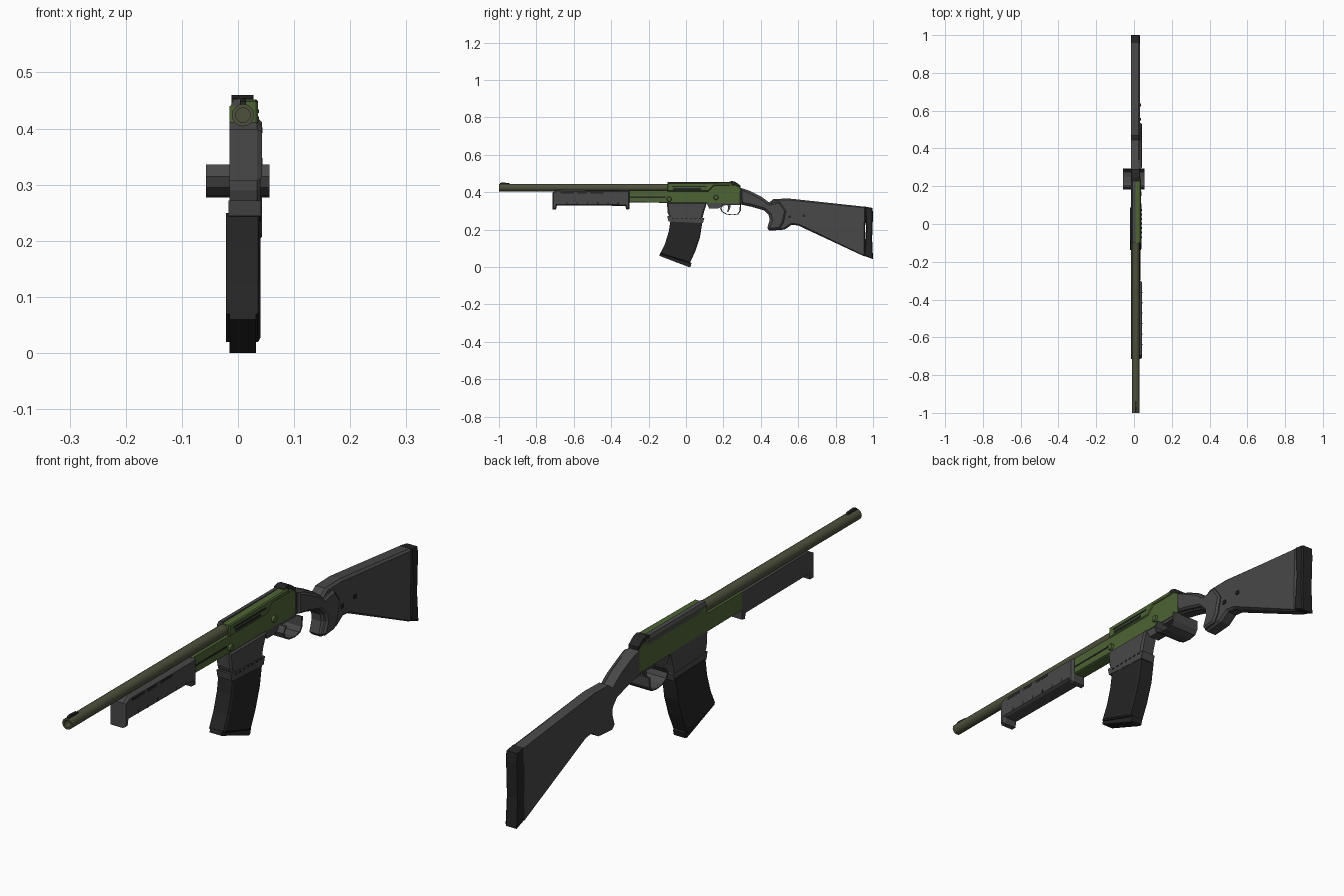
import bpy, bmesh, math
from mathutils import Vector, Matrix

if "Cube" in bpy.data.objects:
    bpy.data.objects.remove(bpy.data.objects["Cube"])


def mat(name, r, g, b):
    m = bpy.data.materials.new(name)
    m.diffuse_color = (r, g, b, 1)
    m.use_nodes = True
    m.node_tree.nodes["Principled BSDF"].inputs["Base Color"].default_value = m.diffuse_color
    return m


GREY = mat("dark_grey", .065, .065, .065)
BLACK = mat("black", .018, .018, .018)
GREEN = mat("green", .075, .125, .035)
OLIVE = mat("olive", .075, .08, .045)


def finish(name, bm, material):
    bmesh.ops.recalc_face_normals(bm, faces=bm.faces)
    me = bpy.data.meshes.new(name)
    bm.to_mesh(me)
    bm.free()
    me.materials.append(material)
    ob = bpy.data.objects.new(name, me)
    bpy.context.collection.objects.link(ob)
    return ob


def slab(name, pts, x0, x1, material, raise_r=0.0, inset=0.01):
    """Side profile (y, z) extruded along x, with an optional chamfered raise on the right face."""
    bm = bmesh.new()
    face = bm.faces.new([bm.verts.new((x0, y, z)) for y, z in pts])
    ret = bmesh.ops.extrude_face_region(bm, geom=[face], use_keep_orig=True)
    verts = [g for g in ret["geom"] if isinstance(g, bmesh.types.BMVert)]
    bmesh.ops.translate(bm, verts=verts, vec=(x1 - x0, 0, 0))
    bmesh.ops.recalc_face_normals(bm, faces=bm.faces)
    if raise_r:
        caps = [f for f in bm.faces if f.normal.x > .9]
        bmesh.ops.inset_region(bm, faces=caps, thickness=inset)
        bmesh.ops.translate(bm, verts=list({v for f in caps for v in f.verts}), vec=(raise_r, 0, 0))
    return finish(name, bm, material)


def box(name, x0, x1, y0, y1, z0, z1, material):
    return slab(name, [(y0, z0), (y1, z0), (y1, z1), (y0, z1)], x0, x1, material)


L, R = -.015, .032     # left and right side planes

# barrel with a hollow muzzle
bm = bmesh.new()
n = 16
rings = []
for y, r in [(.0, .02), (-1, .02), (-1, .013), (-.93, .013)]:
    rings.append([bm.verts.new((.009 + r * math.cos(2 * math.pi * i / n), y,
                                .424 + r * math.sin(2 * math.pi * i / n))) for i in range(n)])
for a, b in zip(rings, rings[1:]):
    for i in range(n):
        bm.faces.new((a[i], a[(i + 1) % n], b[(i + 1) % n], b[i]))
bm.faces.new(rings[0])
bm.faces.new(rings[-1])
barrel = finish("barrel", bm, OLIVE)
barrel.data.shade_smooth()
barrel.data.set_sharp_from_angle(angle=math.radians(40))

# front sight
slab("front_sight", [(-.995, .44), (-.94, .44), (-.945, .449), (-.985, .452), (-.995, .448)], .004, .014, BLACK)

# receiver, lower and upper
slab("receiver", [(-.31, .345), (.29, .34), (.29, .425), (.265, .44), (-.10, .44), (-.10, .41), (-.31, .41)],
     L, R - .004, GREEN, .004, .003)
slab("receiver_top_right", [(-.10, .405), (.12, .405), (.15, .435), (.25, .435), (.24, .452), (-.10, .448)],
     .006, R, GREEN, .004, .004)
box("receiver_groove", .03, .0335, -.30, -.11, .37, .376, BLACK)

# grey roof facets on the left half
bm = bmesh.new()
sec = [(L, .425), (L, .437), (-.008, .452), (.007, .454), (.007, .425)]
f = bm.faces.new([bm.verts.new((x, -.10, z)) for x, z in sec])
ret = bmesh.ops.extrude_face_region(bm, geom=[f], use_keep_orig=True)
bmesh.ops.translate(bm, verts=[g for g in ret["geom"] if isinstance(g, bmesh.types.BMVert)], vec=(0, .35, 0))
finish("receiver_roof", bm, GREY)

# ejection port slots
box("ejection_port_upper", .03, .0375, -.075, .11, .428, .434, BLACK)
box("ejection_port_lower", .03, .0375, -.07, .08, .413, .422, BLACK)

# rear sight
slab("rear_sight", [(.225, .44), (.225, .454), (.245, .46), (.265, .455), (.292, .435), (.292, .42)], -.012, .028, BLACK)

# receiver pins
for i, (y, z) in enumerate([(-.09, .363), (.16, .372)]):
    bm = bmesh.new()
    bmesh.ops.create_cone(bm, cap_ends=True, segments=10, radius1=.014, radius2=.011, depth=.01,
                          matrix=Matrix.Translation((.035, y, z)) @ Matrix.Rotation(math.pi / 2, 4, 'Y'))
    finish(f"pin_{i}", bm, GREEN)

# handguard with hooked lips at both ends
slab("handguard", [(-.714, .307), (-.695, .307), (-.69, .33), (-.325, .327), (-.318, .307), (-.302, .31),
                   (-.302, .408), (-.69, .412), (-.714, .398)], L, .034, GREY, .009, .007)
for i, (y0, y1) in enumerate([(-.67, -.60), (-.58, -.53), (-.51, -.44)]):
    box(f"handguard_slot_{i}", .03, .0435, y0, y1, .392, .402, BLACK)
for i in range(6):
    y = -.64 + i * .055
    box(f"handguard_notch_{i}", .03, .0438, y, y + .006, .334, .348, BLACK)

# magazine well and flange
slab("magazine_well", [(-.102, .345), (-.098, .29), (-.088, .265), (.085, .248), (.095, .29), (.112, .345)],
     L, .034, GREY, .006, .008)
slab("magazine_flange", [(-.10, .272), (-.094, .244), (.09, .234), (.098, .262)], -.017, .041, GREY)
for i in range(7):
    y = -.075 + i * .024
    box(f"flange_rib_{i}", .04, .043, y, y + .010, .258, .263, BLACK)

# curved magazine and base
slab("magazine", [(-.083, .25), (-.092, .19), (-.112, .125), (-.138, .07), (.02, .02),
                  (.05, .085), (.075, .16), (.088, .245)], -.021, .036, BLACK, .004, .008)
slab("magazine_base", [(-.143, .06), (-.138, .075), (.03, .022), (.024, .001), (.015, 0)], L, R, BLACK)

# trigger housing and trigger
slab("trigger_housing", [(.105, .35), (.29, .345), (.29, .332), (.20, .33), (.17, .312), (.125, .312)],
     -.012, .03, GREY)
slab("trigger", [(.222, .335), (.240, .335), (.236, .315), (.226, .295), (.219, .293), (.225, .312)],
     .002, .014, GREY)

# wide trigger guard loop
outer = [(.195, .336), (.182, .315), (.19, .295), (.215, .281), (.25, .277), (.28, .282), (.293, .30), (.295, .336)]
c = Vector((.24, .31))
inner = [tuple(c + (Vector(p) - c) * .88) for p in outer]
inner[0], inner[-1] = (.203, .336), (.288, .336)
slab("trigger_guard", outer + inner[::-1], -.057, .056, GREY)

# stock: wrist, grip and butt in one profile
slab("stock", [(.285, .425), (.34, .408), (.40, .378), (.445, .345), (.468, .364), (.553, .366), (.96, .322),
               (.955, .056), (.60, .222), (.565, .226), (.527, .20), (.447, .194), (.434, .208), (.447, .25),
               (.444, .275), (.42, .302), (.35, .322), (.285, .336)], L, .023, GREY, .009, .008)
slab("grip_swell", [(.295, .418), (.34, .402), (.40, .372), (.445, .338), (.50, .35), (.535, .30), (.52, .235),
                    (.50, .205), (.45, .2), (.44, .21), (.454, .25), (.45, .278), (.42, .308), (.35, .328),
                    (.295, .34)], .0, .036, GREY, .007, .008)
for i, (y, z) in enumerate([(.555, .268), (.63, .275)]):
    box(f"stock_stud_{i}", .03, .036, y - .007, y + .007, z - .007, z + .007, BLACK)

# butt pad
slab("butt_pad", [(.957, .323), (.997, .316), (1.0, .28), (.995, .15), (1.0, .042), (.952, .06), (.962, .2)],
     L, .027, BLACK, .005, .006)
